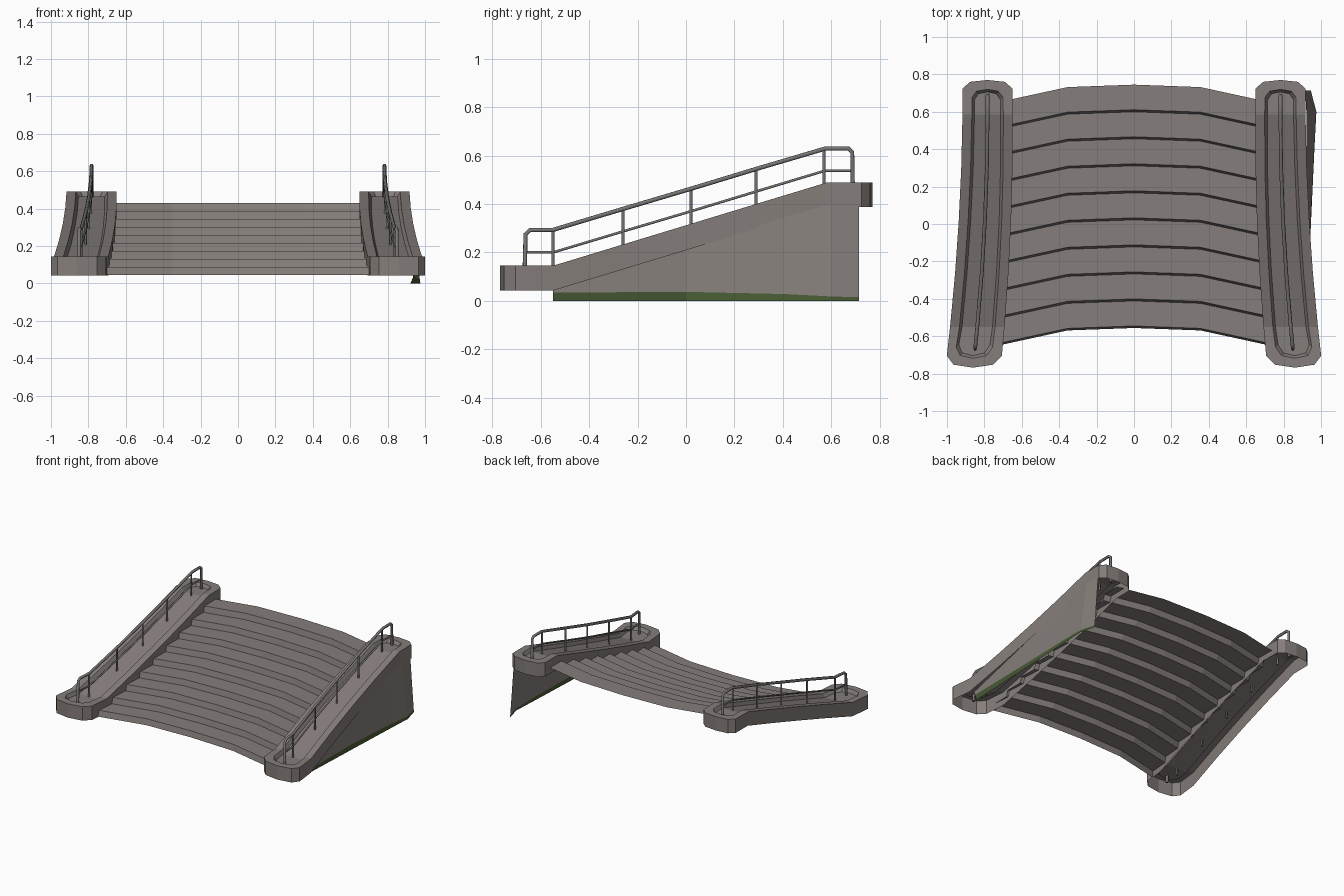
import bpy, bmesh
from mathutils import Vector

if "Cube" in bpy.data.objects:
    bpy.data.objects.remove(bpy.data.objects["Cube"])


def mat(name, c):
    m = bpy.data.materials.new(name)
    m.diffuse_color = (*c, 1)
    m.use_nodes = True
    m.node_tree.nodes["Principled BSDF"].inputs["Base Color"].default_value = m.diffuse_color
    return m


STONE = mat("warm grey stone", (0.235, 0.208, 0.197))
METAL = mat("grey metal", (0.19, 0.18, 0.175))
MOSS = mat("moss green", (0.065, 0.105, 0.035))


def make(name, verts, faces, mats, up, idx=None):
    """Mesh object whose faces mostly point along 'up'."""
    bm = bmesh.new()
    vs = [bm.verts.new(v) for v in verts]
    for k, f in enumerate(faces):
        face = bm.faces.new([vs[i] for i in f])
        if idx:
            face.material_index = idx[k]
    bmesh.ops.recalc_face_normals(bm, faces=bm.faces[:])
    bm.normal_update()
    if sum(f.normal.dot(Vector(up)) * f.calc_area() for f in bm.faces) < 0:
        bmesh.ops.reverse_faces(bm, faces=bm.faces[:])
    me = bpy.data.meshes.new(name)
    bm.to_mesh(me)
    bm.free()
    for m in mats:
        me.materials.append(m)
    ob = bpy.data.objects.new(name, me)
    bpy.context.collection.objects.link(ob)
    return ob


def lerp_table(tab, y):
    if y <= tab[0][0]:
        return tab[0][1]
    for (a, p), (b, q) in zip(tab, tab[1:]):
        if y <= b:
            return p + (q - p) * (y - a) / (b - a)
    return tab[-1][1]


def top(y):      # height of the balustrade rim
    return lerp_table([(-0.55, 0.145), (0.585, 0.49)], y)


def centre(y):   # gently curving balustrade centre line
    return 0.798 - 0.05 * y + 0.041 * y * y


def half(y):
    return 0.140 - 0.010 * y


# Steps: open folded sheet with a bowed front
XS = [-0.70, -0.355, 0, 0.355, 0.70]
BOW = [-0.088, -0.013, 0, -0.013, -0.088]
N, RUN, RISE = 9, 0.1445, 0.0428
profile = []
for i in range(N):
    y = -0.545 + RUN * i
    profile += [(y - 0.011, 0.045 + RISE * i), (y, 0.045 + RISE * (i + 1))]
profile.append((0.745, 0.045 + RISE * N))
verts = [(x, y + b, z) for y, z in profile for x, b in zip(XS, BOW)]
faces = [(r * 5 + c, r * 5 + c + 1, r * 5 + c + 6, r * 5 + c + 5)
         for r in range(len(profile) - 1) for c in range(4)]
make("steps", verts, faces, [STONE], (0, 0, 1))

# Balustrade stations: y and share of the half width, front tip to back tip
ST = [(-0.768, 0.0), (-0.752, 0.72), (-0.705, 1), (-0.55, 1), (-0.26, 1), (0.02, 1),
      (0.3, 1), (0.585, 1), (0.725, 1), (0.76, 0.7), (0.77, 0.0)]


def ring(side, inset, drop):
    def pt(y, k, d):
        yy = y * (0.768 - inset) / 0.768 if abs(y) > 0.65 else y
        return (side * (centre(y) + d * k * (half(y) - inset)), yy, top(y) - drop)
    return [pt(y, k, 1) for y, k in ST] + [pt(y, k, -1) for y, k in ST[-2:0:-1]]


def balustrade(name, side):
    rings = [ring(side, 0, 0.103), ring(side, 0, 0), ring(side, 0.05, 0),
             ring(side, 0.064, 0.025)]
    n = len(rings[0])
    vs = [p for r in rings for p in r]
    fs = [(r * n + i, r * n + (i + 1) % n, (r + 1) * n + (i + 1) % n, (r + 1) * n + i)
          for r in range(3) for i in range(n)]
    b = 3 * n
    fs += [(b, b + 1, b + n - 1)]
    last = len(ST) - 1
    for i in range(1, last - 1):
        fs.append((b + i, b + i + 1, b + n - i - 1, b + n - i))
    fs.append((b + last - 1, b + last, b + last + 1))
    make(name, vs, fs, [STONE], (0, 0, 1))


def tube(name, pts, r):
    cu = bpy.data.curves.new(name, 'CURVE')
    cu.dimensions = '3D'
    cu.bevel_depth = r
    cu.bevel_resolution = 1
    cu.use_fill_caps = True
    sp = cu.splines.new('POLY')
    sp.points.add(len(pts) - 1)
    for p, co in zip(sp.points, pts):
        p.co = (*co, 1)
    cu.materials.append(METAL)
    ob = bpy.data.objects.new(name, cu)
    bpy.context.collection.objects.link(ob)


RAIL_TOP = [(-0.668, 0.07), (-0.663, 0.275), (-0.645, 0.292), (-0.55, 0.293), (-0.26, 0.38),
            (0.02, 0.463), (0.3, 0.548), (0.575, 0.629), (0.67, 0.63), (0.687, 0.615),
            (0.69, 0.42)]
RAIL_LOW = [(-0.665, 0.2), (-0.55, 0.2), (-0.26, 0.287), (0.02, 0.37), (0.3, 0.455),
            (0.575, 0.538), (0.69, 0.538)]

for label, s in (("right", 1), ("left", -1)):
    balustrade(label + "_balustrade", s)
    # Handrail, lower rail and posts
    tube(label + "_handrail", [(s * centre(y), y, z) for y, z in RAIL_TOP], 0.010)
    tube(label + "_lower_rail", [(s * centre(y), y, z) for y, z in RAIL_LOW], 0.006)
    for k, y in enumerate((-0.55, -0.26, 0.02, 0.29, 0.57)):
        x = s * centre(y)
        tube(f"{label}_post_{k}", [(x, y, top(y) - 0.075), (x, y, top(y) + 0.145)], 0.007)

# Right side wall with a mossy foot: y, foot x, head x, moss height
WALL = [(-0.55, 0.922, 0.945, 0.034), (0.0, 0.946, 0.928, 0.037), (0.41, 0.965, 0.9215, 0.028),
        (0.6, 0.975, 0.9215, 0.018), (0.715, 0.945, 0.915, 0.015)]
vs = []
for y, x0, x1, g in WALL:
    zt = top(y) - 0.09
    vs += [(x0, y, 0), (x0 + (x1 - x0) * g / zt, y, g), (x1, y, zt)]
fs, idx = [], []
for i in range(len(WALL) - 1):
    for j in (0, 1):
        a = i * 3 + j
        fs.append((a, a + 3, a + 4, a + 1))
        idx.append(1 - j)
make("side_wall", vs, fs, [STONE, MOSS], (1, 0, 0), idx)
